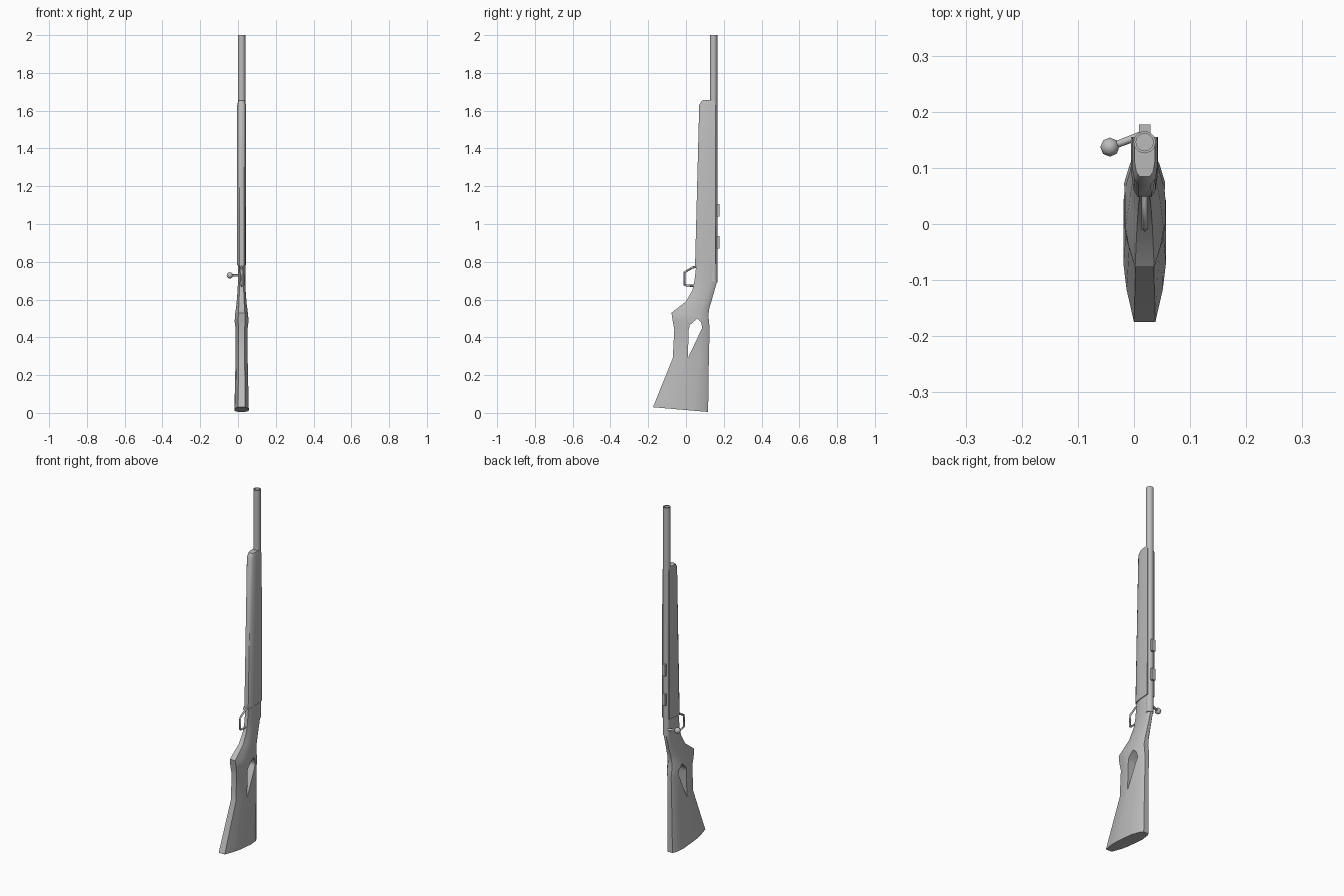
import bpy, bmesh, math
from mathutils import Vector

if "Cube" in bpy.data.objects:
    bpy.data.objects.remove(bpy.data.objects["Cube"], do_unlink=True)

CX = 0.019            # centre plane of the rifle
BARREL_Y = 0.146

grey = bpy.data.materials.new("plain grey")
grey.use_nodes = True
grey.diffuse_color = (0.5, 0.5, 0.5, 1)
grey.node_tree.nodes["Principled BSDF"].inputs["Base Color"].default_value = (0.5, 0.5, 0.5, 1)


def finish(name, bm, smooth=50):
    bmesh.ops.recalc_face_normals(bm, faces=bm.faces)
    mesh = bpy.data.meshes.new(name)
    bm.to_mesh(mesh)
    bm.free()
    mesh.materials.append(grey)
    ob = bpy.data.objects.new(name, mesh)
    bpy.context.collection.objects.link(ob)
    if smooth:
        shade(ob, smooth)
    return ob


def shade(ob, angle):
    bpy.ops.object.select_all(action='DESELECT')
    ob.select_set(True)
    bpy.context.view_layer.objects.active = ob
    bpy.ops.object.shade_smooth_by_angle(angle=math.radians(angle))


def bridge(bm, rings):
    for a, b in zip(rings, rings[1:]):
        for i in range(len(a)):
            j = (i + 1) % len(a)
            bm.faces.new((a[i], a[j], b[j], b[i]))


def loft(name, sections, profile, smooth=50):
    """Sections: front y, front z, back y, back z, half width.
    Profile: (depth fraction, width fraction) from front to back."""
    bm = bmesh.new()
    outline = [(t, w) for t, w in profile] + [(t, -w) for t, w in reversed(profile)]
    rings = []
    for yf, zf, yb, zb, hw in sections:
        rings.append([bm.verts.new((CX + w * hw, yf + (yb - yf) * t, zf + (zb - zf) * t))
                      for t, w in outline])
    bridge(bm, rings)
    bm.faces.new(rings[0])
    bm.faces.new(rings[-1])
    return finish(name, bm, smooth)


def box(name, x, y, z, size):
    bm = bmesh.new()
    bmesh.ops.create_cube(bm, size=1)
    bmesh.ops.scale(bm, vec=size, verts=bm.verts)
    bmesh.ops.translate(bm, vec=(x, y, z), verts=bm.verts)
    return finish(name, bm, 0)


# Stock with pistol grip, from butt to receiver
stock = loft("stock", [
    (-0.175, 0.03, 0.117, 0.005, 0.038),
    (-0.07, 0.29, 0.121, 0.29, 0.032),
    (-0.062, 0.44, 0.125, 0.44, 0.031),
    (-0.07, 0.485, 0.122, 0.485, 0.037),
    (-0.077, 0.53, 0.118, 0.515, 0.034),
    (0.0, 0.59, 0.124, 0.555, 0.027),
    (0.034, 0.65, 0.143, 0.62, 0.022),
    (0.045, 0.7, 0.163, 0.69, 0.019),
    (0.055, 0.79, 0.163, 0.79, 0.02),
], [(0, 0.5), (0.2, 0.85), (0.36, 1), (0.74, 1), (0.93, 0.7), (1, 0.4)], 0)

# Thumbhole cut through the stock
bm = bmesh.new()
hole = [(0.01, 0.29), (0.086, 0.45), (0.08, 0.48), (0.06, 0.5), (0.02, 0.465), (0.014, 0.44)]
bridge_rings = [[bm.verts.new((CX + s, y, z)) for y, z in hole] for s in (-0.1, 0.1)]
bridge(bm, bridge_rings)
for ring in bridge_rings:
    bm.faces.new(ring)
cutter = finish("thumbhole_cutter", bm, 0)
cutter.hide_render = True
mod = stock.modifiers.new("thumbhole", 'BOOLEAN')
mod.operation = 'DIFFERENCE'
mod.solver = 'EXACT'
mod.object = cutter
bpy.context.view_layer.objects.active = stock
stock.select_set(True)
bpy.ops.object.modifier_apply(modifier=mod.name)
bpy.data.objects.remove(cutter, do_unlink=True)
shade(stock, 45)

# Fore-end under the barrel
loft("fore_end", [
    (0.048, 0.78, 0.155, 0.788, 0.024),
    (0.07, 1.63, 0.155, 1.63, 0.023),
    (0.085, 1.655, 0.148, 1.657, 0.018),
], [(0, 0.5), (0.12, 0.82), (0.4, 1), (1, 1)])

# Barrel and receiver tube with an open muzzle
bm = bmesh.new()
SIDES = 12
rings = []
for r, z in [(0.02, 0.69), (0.02, 2.0), (0.0155, 2.0), (0.0155, 1.85)]:
    rings.append([bm.verts.new((CX + r * math.cos(math.tau * i / SIDES),
                                BARREL_Y + r * math.sin(math.tau * i / SIDES), z))
                  for i in range(SIDES)])
bridge(bm, rings)
bm.faces.new(rings[0])
bm.faces.new(rings[-1])
finish("barrel", bm)

# Two sight mounts on the back of the barrel
for label, z in (("lower", 0.903), ("upper", 1.072)):
    box(label + "_sight_mount", CX, 0.166, z, (0.021, 0.022, 0.066))

# Trigger guard loop
curve = bpy.data.curves.new("trigger_guard", 'CURVE')
curve.dimensions = '3D'
curve.bevel_depth = 0.006
curve.bevel_resolution = 0
curve.use_fill_caps = True
path = [(0.06, 0.775), (0.035, 0.77), (-0.007, 0.745), (-0.009, 0.68), (0.0, 0.675), (0.05, 0.672)]
spline = curve.splines.new('POLY')
spline.points.add(len(path) - 1)
for p, (y, z) in zip(spline.points, path):
    p.co = (CX, y, z, 1)
curve.materials.append(grey)
bpy.context.collection.objects.link(bpy.data.objects.new("trigger_guard", curve))

# Bolt handle and knob on the right side
start, end = Vector((0.012, 0.158, 0.728)), Vector((-0.043, 0.137, 0.728))
bm = bmesh.new()
bmesh.ops.create_cone(bm, cap_ends=True, segments=8, radius1=0.007, radius2=0.006,
                      depth=(end - start).length)
bmesh.ops.rotate(bm, verts=bm.verts,
                 matrix=(end - start).to_track_quat('Z', 'Y').to_matrix())
bmesh.ops.translate(bm, verts=bm.verts, vec=(start + end) / 2)
finish("bolt_handle", bm)
bm = bmesh.new()
bmesh.ops.create_uvsphere(bm, u_segments=8, v_segments=6, radius=0.017)
bmesh.ops.translate(bm, verts=bm.verts, vec=end)
finish("bolt_knob", bm)
